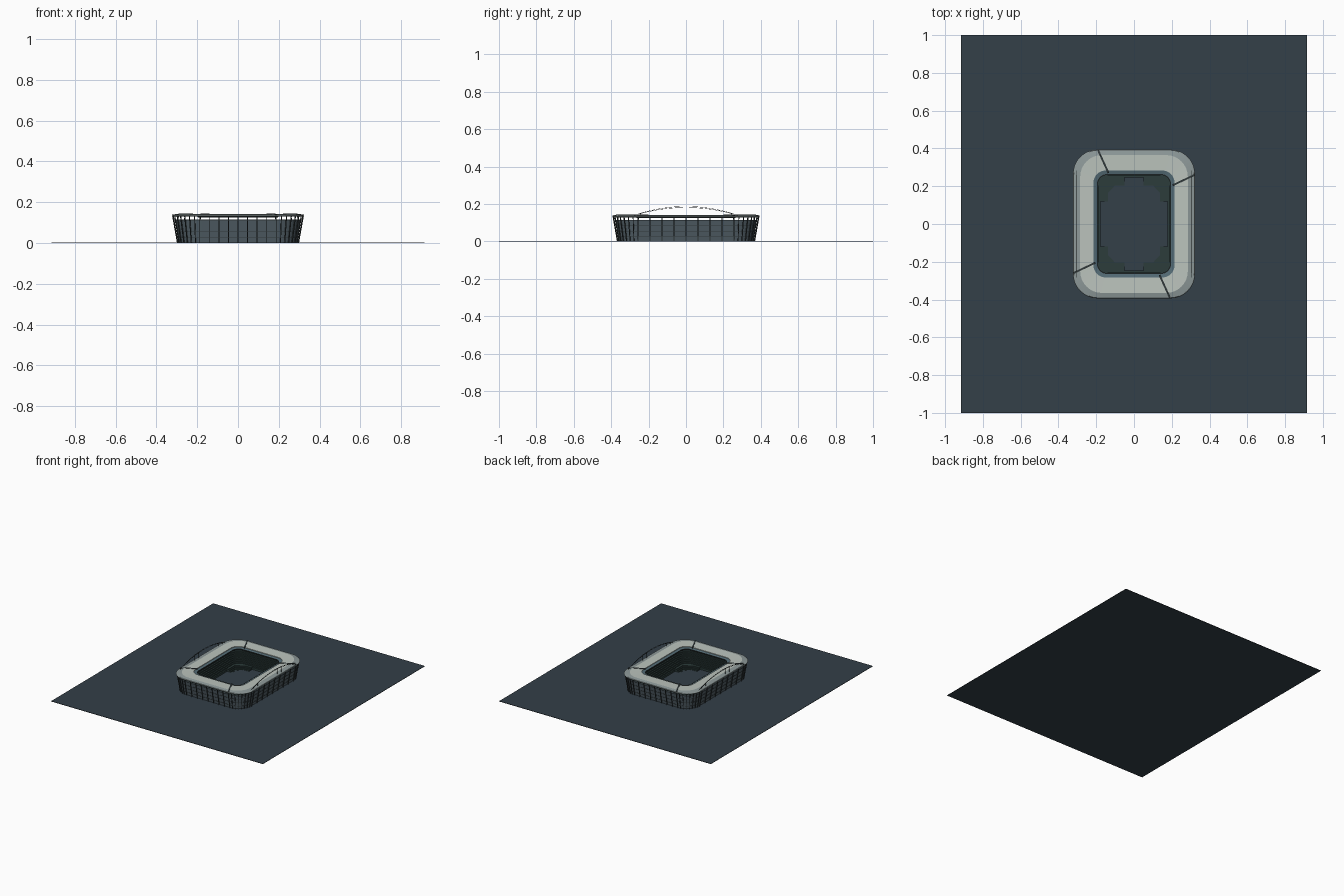
import bpy, bmesh, math
from mathutils import Vector

if "Cube" in bpy.data.objects:
    bpy.data.objects.remove(bpy.data.objects["Cube"])


def material(name, rgb):
    m = bpy.data.materials.new(name)
    m.diffuse_color = (*rgb, 1)
    m.use_nodes = True
    m.node_tree.nodes["Principled BSDF"].inputs["Base Color"].default_value = m.diffuse_color
    return m


SLATE = material("slate", (0.033, 0.05, 0.065))
WALL = material("wall_grey", (0.08, 0.11, 0.13))
PALE = material("pale_roof", (0.50, 0.55, 0.51))
EDGE = material("roof_edge_grey", (0.27, 0.32, 0.32))
DARK = material("dark_metal", (0.03, 0.04, 0.042))
SEAT = material("dark_green", (0.025, 0.045, 0.043))
GLASS = material("blue_grey", (0.09, 0.15, 0.18))


def finish(bm, name, mat, smooth=False):
    bmesh.ops.recalc_face_normals(bm, faces=bm.faces)
    me = bpy.data.meshes.new(name)
    bm.to_mesh(me)
    bm.free()
    me.materials.append(mat)
    ob = bpy.data.objects.new(name, me)
    bpy.context.collection.objects.link(ob)
    if smooth:
        bpy.context.view_layer.objects.active = ob
        ob.select_set(True)
        bpy.ops.object.shade_smooth_by_angle(angle=math.radians(30))
        ob.select_set(False)
    return ob


def ring(hx, hy, r, z, arc=8, straight=8):
    """Rounded rectangle with evenly divided straights and corners."""
    corners = []
    for k, (sx, sy) in enumerate(((1, 1), (-1, 1), (-1, -1), (1, -1))):
        for i in range(arc + 1):
            a = math.pi / 2 * (k + i / arc)
            corners.append(Vector((sx * (hx - r) + r * math.cos(a),
                                   sy * (hy - r) + r * math.sin(a), z)))
    pts = []
    for i, p in enumerate(corners):
        pts.append(p)
        if i % (arc + 1) == arc:
            q = corners[(i + 1) % len(corners)]
            pts += [p.lerp(q, j / straight) for j in range(1, straight)]
    return pts


def loft(name, sections, mat, closed=False, smooth=True):
    bm = bmesh.new()
    rows = [[bm.verts.new(p) for p in ring(*s)] for s in sections]
    pairs = list(zip(rows, rows[1:]))
    if closed:
        pairs.append((rows[-1], rows[0]))
    for a, b in pairs:
        for i in range(len(a)):
            j = (i + 1) % len(a)
            bm.faces.new((a[i], a[j], b[j], b[i]))
    return finish(bm, name, mat, smooth)


def bar(bm, a, b, w, h=None):
    """Square bar between two points."""
    a, b = Vector(a), Vector(b)
    d = b - a
    mid = (a + b) / 2
    h = h or w
    z = d.normalized()
    x = z.cross(Vector((0, 0, 1)))
    x = x.normalized() if x.length > 1e-4 else Vector((1, 0, 0))
    y = z.cross(x)
    vs = bmesh.ops.create_cube(bm, size=1)["verts"]
    for v in vs:
        c = v.co.copy()
        v.co = mid + x * c.x * w + y * c.y * h + d * c.z


def box(bm, c, s):
    for v in bmesh.ops.create_cube(bm, size=1)["verts"]:
        v.co = Vector([c[i] + v.co[i] * s[i] for i in range(3)])


# Site plate
bm = bmesh.new()
box(bm, (0, 0, 0.0015), (1.83, 2.0, 0.003))
finish(bm, "site_plate", SLATE)

# Outer wall, leaning outward, open below the roof
loft("outer_wall", [(.292, .362, .105, .002), (.310, .380, .123, .115),
                    (.302, .372, .115, .115), (.284, .354, .097, .002)], WALL, True)

# Horizontal wall bands
for k in range(1, 5):
    z = .115 * k / 4 - .004
    o = .018 * z / .113
    loft(f"wall_band_{k}", [(.292 + o + e, .362 + o + e, .105 + o + e, z + dz)
                            for e, dz in ((0, 0), (.002, 0), (.002, .002), (0, .002))],
         DARK, True)

# Slanted ribs carrying the roof edge
bm = bmesh.new()
base = ring(.297, .367, .110, .002)
top = ring(.320, .390, .133, .132)
for p, q in zip(base, top):
    bar(bm, p, q, .0035, .005)
finish(bm, "facade_ribs", DARK)

# Stepped seating bowl
steps = []
n = 12
for i in range(n + 1):
    t = i / n
    o, z = .302 - .125 * t, .115 - .103 * t
    if i:
        steps.append((o, o + .07, max(.115 - .055 * t, .02), steps[-1][3]))
    steps.append((o, o + .07, .115 - .055 * t, z))
steps.append((.177, .247, .06, .002))
loft("seating_bowl", steps, SEAT, smooth=False)

# Corner seating blocks with gaps at the middle of every side
bm = bmesh.new()
for sx in (-1, 1):
    for sy in (-1, 1):
        for k in range(4):
            h = .006 + .006 * k
            e = .01 * k
            prof = [(.05, .205 + e), (.10, .205 + e), (.137 + e, .165 + e),
                    (.137 + e, .12), (.185, .12), (.185, .255), (.05, .255)]
            lo = [bm.verts.new((sx * x, sy * y, .002)) for x, y in prof]
            hi = [bm.verts.new((sx * x, sy * y, h)) for x, y in prof]
            bm.faces.new(hi)
            for i in range(len(lo)):
                j = (i + 1) % len(lo)
                bm.faces.new((lo[i], lo[j], hi[j], hi[i]))
finish(bm, "corner_seating", SEAT)

# Pitch
bm = bmesh.new()
box(bm, (0, 0, .0035), (.355, .495, .003))
finish(bm, "pitch", SLATE)

# Roof ring with sloping outer edge
loft("roof", [(.285, .365, .115, .142), (.215, .283, .065, .140),
              (.215, .283, .065, .132), (.285, .365, .115, .134)], PALE)
loft("roof_edge", [(.285, .365, .115, .134), (.318, .390, .13, .129),
                   (.323, .394, .13, .133), (.319, .391, .13, .137),
                   (.285, .365, .115, .142)], EDGE)

# Inner canopy lip
loft("canopy_lip", [(.217, .285, .066, .136), (.195, .263, .055, .131),
                    (.195, .263, .055, .128), (.217, .285, .066, .132)], GLASS, True)

# Dark trim around the opening
loft("opening_trim", [(.197, .265, .055, .132), (.192, .260, .052, .132),
                      (.192, .260, .052, .125), (.197, .265, .055, .125)], DARK, True)

# Four slanted roof joints, point-symmetric
bm = bmesh.new()
for s in (-1, 1):
    for a, m, b in (((.190, -.391), (.178, -.364), (.135, -.270)),
                    ((.320, .260), (.285, .243), (.205, .205))):
        for p, q, z0, z1 in ((a, m, .1365, .142), (m, b, .142, .141)):
            bar(bm, (s * p[0], s * p[1], z0), (s * q[0], s * q[1], z1), .010, .004)
finish(bm, "roof_joints", DARK)

# Thin arches with hangers along both long sides
bm = bmesh.new()
for s in (-1, 1):
    def arch(y, lift):
        return (s * .306, y, .135 + lift * (1 - (y / .29) ** 2))
    ys = [-.29 + .58 * i / 24 for i in range(25)]
    for lift in (.052, .046):
        for a, b in zip(ys, ys[1:]):
            bar(bm, arch(a, lift), arch(b, lift), .0018)
    for y in ys[2:-2:2]:
        bar(bm, (s * .306, y, .136), arch(y, .052), .0008)
finish(bm, "side_arches", DARK)

# Inner posts between bowl and roof
bm = bmesh.new()
for p, q in list(zip(ring(.296, .366, .11, .112), ring(.290, .360, .11, .134)))[::4]:
    bar(bm, p, q, .003)
finish(bm, "roof_posts", DARK)
